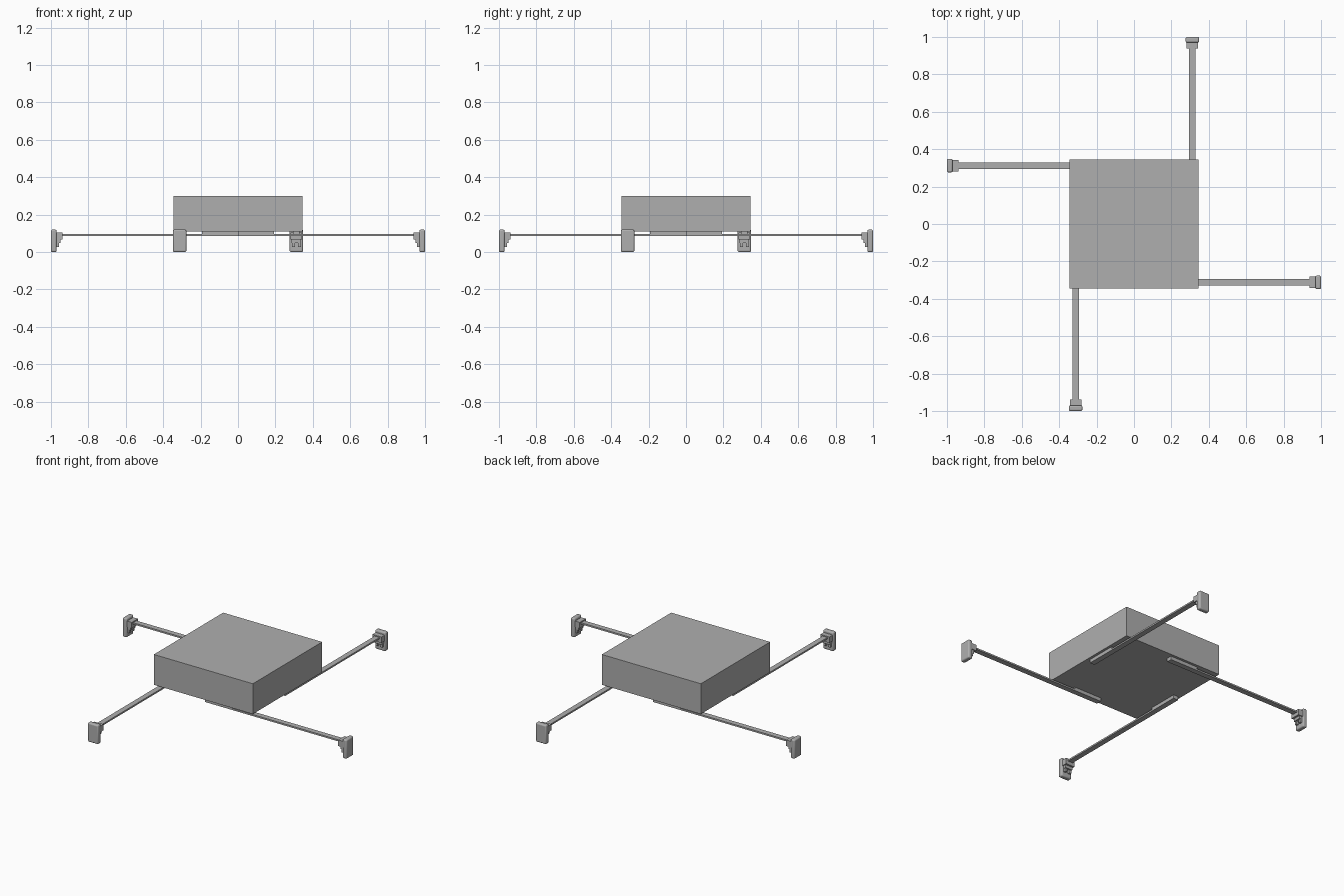
import bpy
from math import radians
from mathutils import Matrix

cube = bpy.data.objects.get("Cube")
if cube:
    bpy.data.objects.remove(cube, do_unlink=True)

grey = bpy.data.materials.new("plain grey")
grey.use_nodes = True
COLOUR = (0.43, 0.43, 0.43, 1)
grey.diffuse_color = COLOUR
grey.node_tree.nodes["Principled BSDF"].inputs["Base Color"].default_value = COLOUR


def box(name, x, y, z, turn=0, bevel=0):
    """Box from (min, max) ranges, turned about the centre of the model."""
    bpy.ops.mesh.primitive_cube_add(size=1)
    obj = bpy.context.object
    obj.name = name
    obj.data.materials.append(grey)
    size = [r[1] - r[0] for r in (x, y, z)]
    mid = [(r[0] + r[1]) / 2 for r in (x, y, z)]
    obj.data.transform(Matrix.Translation(mid) @ Matrix.Diagonal((*size, 1)))
    obj.rotation_euler.z = radians(turn)
    if bevel:
        mod = obj.modifiers.new("rounded edges", "BEVEL")
        mod.width = bevel
        mod.segments = 3
        bpy.ops.object.shade_smooth_by_angle(angle=radians(35))
    return obj


def across(half, centre=-0.312):
    return (centre - half, centre + half)


# Central body
HALF = 0.345
box("body", (-HALF, HALF), (-HALF, HALF), (0.109, 0.3))

# Four arms in a pinwheel, each with a spacer and an end foot
for i, side in enumerate(("left", "back", "right", "front")):
    turn = 90 * i
    box(side + "_arm", (0, 0.95), across(0.017), (0.087, 0.097), turn)
    box(side + "_spacer", (0, 0.193), across(0.017), (0.096, 0.11), turn)
    box(side + "_foot_plate", (0.97, 1), across(0.036), (0, 0.12), turn, 0.008)
    box(side + "_foot_block", (0.938, 0.975), across(0.031), (0.066, 0.104), turn)
    box(side + "_foot_step", (0.95, 0.975), across(0.025), (0.048, 0.067), turn)
    for s in (-1, 1):
        box(side + "_foot_prong", (0.957, 0.975),
            across(0.008, -0.312 + s * 0.016), (0.028, 0.05), turn)
